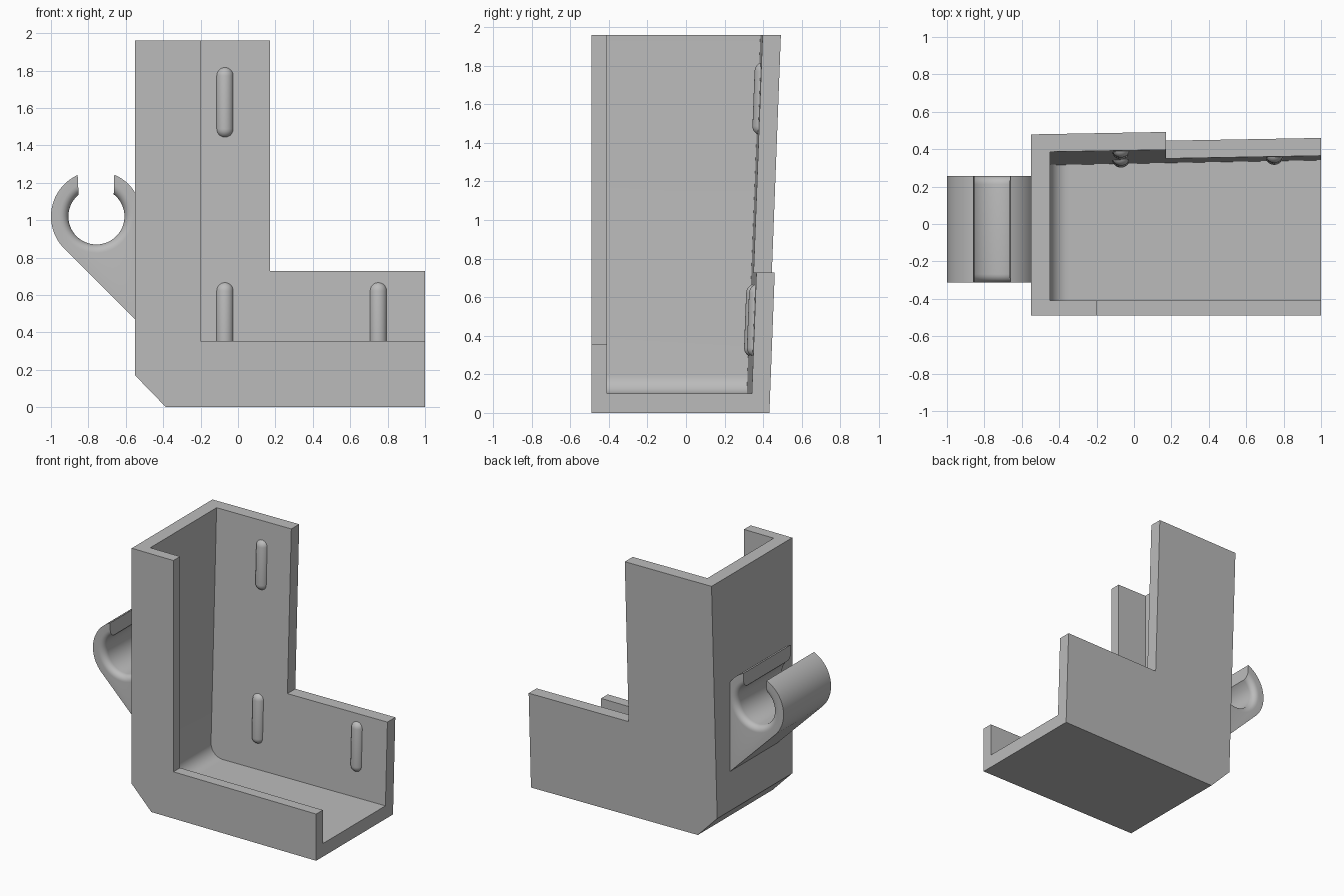
import bpy, bmesh, math
from mathutils import Vector

if "Cube" in bpy.data.objects:
    bpy.data.objects.remove(bpy.data.objects["Cube"])

grey = bpy.data.materials.new("plain grey")
grey.diffuse_color = (0.5, 0.5, 0.5, 1)
grey.use_nodes = True
grey.node_tree.nodes["Principled BSDF"].inputs["Base Color"].default_value = grey.diffuse_color


def back(x, z):
    """Outer surface of the slightly leaning back wall."""
    return 0.4145 + 0.018 * x + 0.038 * z


WALL = 0.095


def inner_back(x, z):
    return back(x, z) - WALL


def finish(name, bm):
    bmesh.ops.recalc_face_normals(bm, faces=bm.faces)
    mesh = bpy.data.meshes.new(name)
    bm.to_mesh(mesh)
    bm.free()
    ob = bpy.data.objects.new(name, mesh)
    bpy.context.collection.objects.link(ob)
    mesh.materials.append(grey)
    return ob


def prism(name, outline, y0, y1):
    """Extrude an x-z outline from y0 to y1 (a number or a function of x, z)."""
    bm = bmesh.new()
    end = y1 if callable(y1) else (lambda x, z: y1)
    a = [bm.verts.new((x, y0, z)) for x, z in outline]
    b = [bm.verts.new((x, end(x, z), z)) for x, z in outline]
    bm.faces.new(a)
    bm.faces.new(b[::-1])
    for i in range(len(a)):
        j = (i + 1) % len(a)
        bm.faces.new((a[i], a[j], b[j], b[i]))
    return finish(name, bm)


def arc(cx, cz, r, a0, a1, n):
    return [(cx + r * math.cos(math.radians(a0 + (a1 - a0) * i / n)),
             cz + r * math.sin(math.radians(a0 + (a1 - a0) * i / n))) for i in range(n + 1)]


def lathe_y(name, profile, cx, cz, n=64):
    """Solid of revolution about a y-parallel axis; profile holds (y, radius)."""
    bm = bmesh.new()
    rings = [[bm.verts.new((cx + r * math.cos(2 * math.pi * i / n), y,
                            cz + r * math.sin(2 * math.pi * i / n))) for i in range(n)]
             for y, r in profile]
    for p, q in zip(rings, rings[1:]):
        for i in range(n):
            j = (i + 1) % n
            bm.faces.new((p[i], p[j], q[j], q[i]))
    bm.faces.new(rings[0])
    bm.faces.new(rings[-1])
    return finish(name, bm)


def smooth(ob):
    bpy.ops.object.select_all(action='DESELECT')
    ob.select_set(True)
    bpy.context.view_layer.objects.active = ob
    bpy.ops.object.shade_smooth_by_angle(angle=math.radians(30))


def cut(ob, *cutters):
    bpy.context.view_layer.objects.active = ob
    for c in cutters:
        m = ob.modifiers.new("cut", 'BOOLEAN')
        m.operation, m.solver, m.object = 'DIFFERENCE', 'EXACT', c
        bpy.ops.object.modifier_apply(modifier=m.name)
        bpy.data.objects.remove(c)
    smooth(ob)


# L-shaped bracket: solid outline, hollowed out, with the front lip cut lower
bracket = prism("bracket", [(-0.55, 0.17), (-0.385, 0), (1, 0), (1, 0.727), (0.17, 0.727),
                            (0.17, 1.96), (-0.55, 1.96)], -0.49, back)
cavity = prism("cavity_cutter", arc(-0.35, 0.2, 0.1, 180, 270, 10)
               + [(1.2, 0.1), (1.2, 2.2), (-0.45, 2.2)], -0.41, inner_back)
opening = prism("opening_cutter", [(-0.2, 0.355), (1.2, 0.355), (1.2, 2.2), (-0.2, 2.2)],
                -0.6, -0.3)
cut(bracket, cavity, opening)

# Open ring clip on the left wall with a sloped support web
CX, CZ, R = -0.757, 1.02, 0.243
clip = prism("ring_clip", arc(CX, CZ, R, 31.5, 225, 48) + [(-0.55, 0.469), (-0.53, 0.469),
                                                         (-0.53, CZ + 0.127)], -0.313, 0.257)
# Bore with rounded mouths at both ends
f = 0.045
mouth = [(f * (1 - math.cos(t * math.pi / 12)), f * (1 - math.sin(t * math.pi / 12)))
         for t in range(7)]
bore_profile = ([(-0.4, 0.15 + f)] + [(-0.313 + d, 0.15 + e) for d, e in mouth]
                + [(0.257 - d, 0.15 + e) for d, e in mouth[::-1]] + [(0.35, 0.15 + f)])
bore = lathe_y("bore_cutter", bore_profile, CX, CZ)
slot = prism("slot_cutter", [(-0.848, 1.05), (-0.667, 1.05), (-0.657, 1.4), (-0.865, 1.4)],
             -0.5, 0.5)
cut(clip, bore, slot)


# Rounded grip ribs on the inside of the back wall
def rib(name, x, z0, z1, r=0.048):
    bm = bmesh.new()
    bmesh.ops.create_uvsphere(bm, u_segments=24, v_segments=12, radius=r)
    half = (z1 - z0) / 2 - r
    mid = (z0 + z1) / 2
    # split the sphere at its equator into a capsule
    eq = [e for e in bm.edges if all(abs(v.co.z) < 1e-5 for v in e.verts)]
    bmesh.ops.split_edges(bm, edges=eq)
    for face in bm.faces:
        face.tag = face.calc_center_median().z > 0
    for v in bm.verts:
        v.co.z += half if v.link_faces[0].tag else -half
    bmesh.ops.bridge_loops(bm, edges=[e for e in bm.edges if e.is_boundary])
    for v in bm.verts:
        z = v.co.z + mid
        v.co = Vector((x + v.co.x, inner_back(x, z) + 0.018 + v.co.y, z))
    smooth(finish(name, bm))


rib("upper_rib", -0.07, 1.44, 1.82)
rib("lower_rib", -0.07, 0.29, 0.67)
rib("side_rib", 0.75, 0.29, 0.67)
